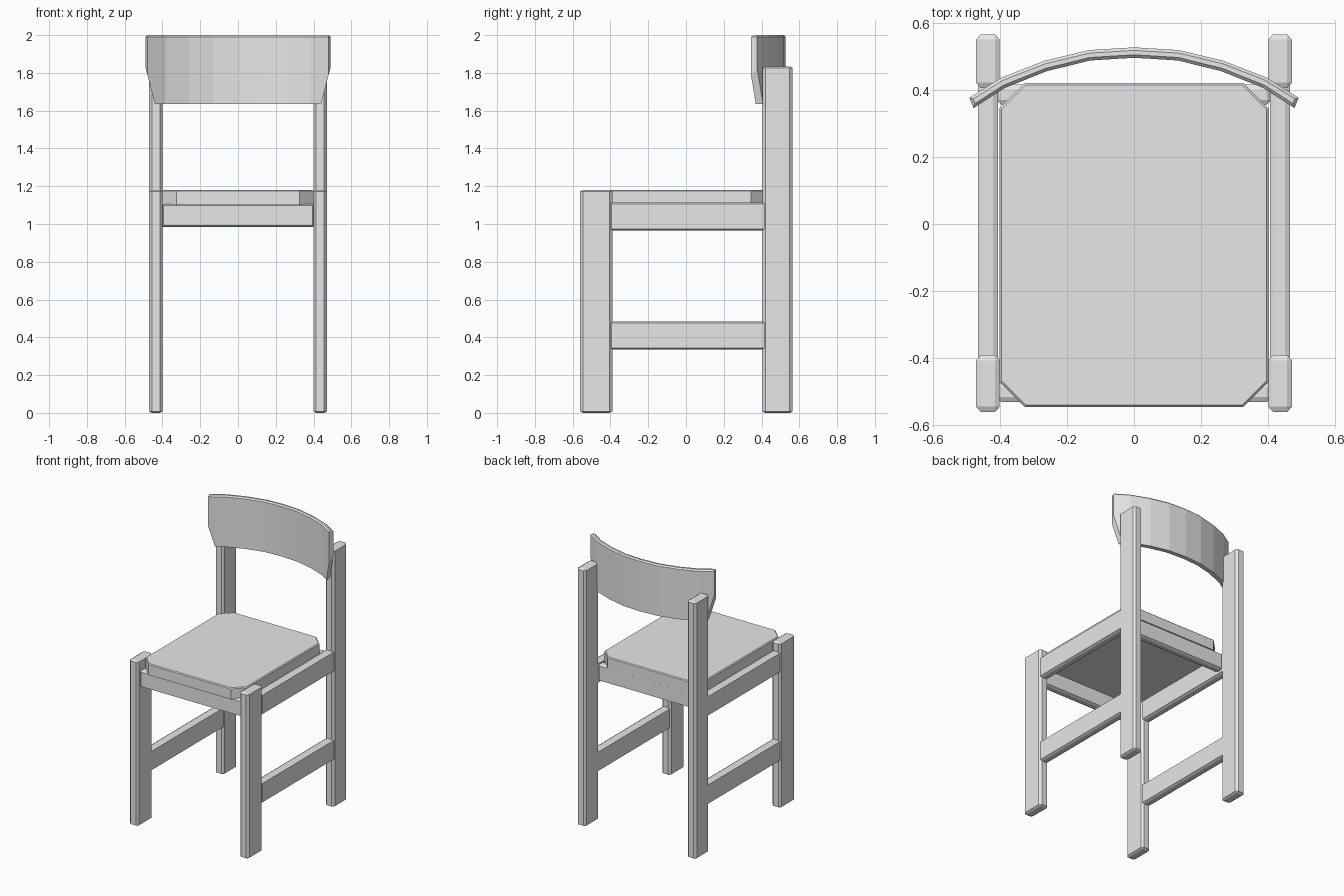
import bpy, bmesh
from mathutils import Vector

cube = bpy.data.objects.get("Cube")
if cube:
    bpy.data.objects.remove(cube, do_unlink=True)

grey = bpy.data.materials.new("plain_grey")
grey.use_nodes = True
colour = (0.8, 0.8, 0.8, 1)
grey.diffuse_color = colour
grey.node_tree.nodes["Principled BSDF"].inputs["Base Color"].default_value = colour


def finish(bm, name):
    bmesh.ops.recalc_face_normals(bm, faces=bm.faces[:])
    mesh = bpy.data.meshes.new(name)
    bm.to_mesh(mesh)
    bm.free()
    mesh.materials.append(grey)
    obj = bpy.data.objects.new(name, mesh)
    bpy.context.collection.objects.link(obj)
    return obj


def chamfer(bm, edges, width):
    bmesh.ops.bevel(bm, geom=edges, offset=width, segments=1,
                    affect='EDGES', clamp_overlap=True)


def block(name, low, high, cut):
    """Box between two corners, with a separate chamfer width on each axis."""
    low, high, cut = Vector(low), Vector(high), Vector(cut)
    size = high - low
    bm = bmesh.new()
    bmesh.ops.create_cube(bm, size=1)
    bmesh.ops.scale(bm, verts=bm.verts[:], vec=[s / c for s, c in zip(size, cut)])
    chamfer(bm, bm.edges[:], 1)
    bmesh.ops.scale(bm, verts=bm.verts[:], vec=cut)
    bmesh.ops.translate(bm, verts=bm.verts[:], vec=(low + high) / 2)
    return finish(bm, name)


def prism(outline, bottom, top):
    """Upright prism over an outline in plan."""
    bm = bmesh.new()
    face = bm.faces.new([bm.verts.new((x, y, bottom)) for x, y in outline])
    made = bmesh.ops.extrude_face_region(bm, geom=[face])["geom"]
    moved = [v for v in made if isinstance(v, bmesh.types.BMVert)]
    bmesh.ops.translate(bm, verts=moved, vec=(0, 0, top - bottom))
    return bm


# Legs and side rails, mirrored left and right
LEG_CUT = (0.014, 0.016, 0.008)
RAIL_CUT = (0.015, 0.015, 0.008)
for side, sign in (("left", 1), ("right", -1)):
    def pair(name, x0, x1, y0, y1, z0, z1, cut):
        xs = sorted((sign * x0, sign * x1))
        block(f"{side}_{name}", (xs[0], y0, z0), (xs[1], y1, z1), cut)

    pair("front_leg", 0.4, 0.47, -0.56, -0.39, 0, 1.18, LEG_CUT)
    pair("back_leg", 0.4, 0.47, 0.405, 0.565, 0, 1.835, LEG_CUT)
    pair("seat_rail", 0.405, 0.465, -0.41, 0.45, 0.965, 1.115, RAIL_CUT)
    pair("lower_rail", 0.405, 0.465, -0.41, 0.45, 0.335, 0.485, RAIL_CUT)

# Rails across the front and back, under the seat
for name, y in (("front_rail", -0.53), ("back_rail", 0.355)):
    block(name, (-0.41, y, 0.985), (0.41, y + 0.06, 1.105), RAIL_CUT)

# Seat with clipped corners and a softened top edge
half, front, back, clip = 0.4, -0.545, 0.42, 0.075
corners = [(half, front + clip), (half, back - clip),
           (half - clip, back), (clip - half, back),
           (-half, back - clip), (-half, front + clip),
           (clip - half, front), (half - clip, front)]
bm = prism(corners, 1.1, 1.18)
chamfer(bm, [e for e in bm.edges if all(v.co.z > 1.17 for v in e.verts)], 0.006)
finish(bm, "seat")

# Curved backrest, swept from a half arc and its mirror image
half_arc = [(0, 0.495), (0.13, 0.487), (0.26, 0.455), (0.385, 0.405), (0.478, 0.345)]
arc = [(-x, y) for x, y in half_arc[:0:-1]] + half_arc
outer = [(x * 1.025, y + 0.031) for x, y in arc]
bm = prism(arc + outer[::-1], 1.635, 2)
# Taper the lower ends inward
for sign in (1, -1):
    bmesh.ops.bisect_plane(bm, geom=bm.verts[:] + bm.edges[:] + bm.faces[:],
                           plane_co=(sign * 0.49, 0, 1.83),
                           plane_no=(sign * 0.195, 0, -0.05), clear_outer=True)
    bmesh.ops.holes_fill(bm, edges=[e for e in bm.edges if e.is_boundary])
bmesh.ops.recalc_face_normals(bm, faces=bm.faces[:])
rim = [e for e in bm.edges if all(v.co.z > 1.99 for v in e.verts)]
chamfer(bm, rim, 0.009)
finish(bm, "backrest")
